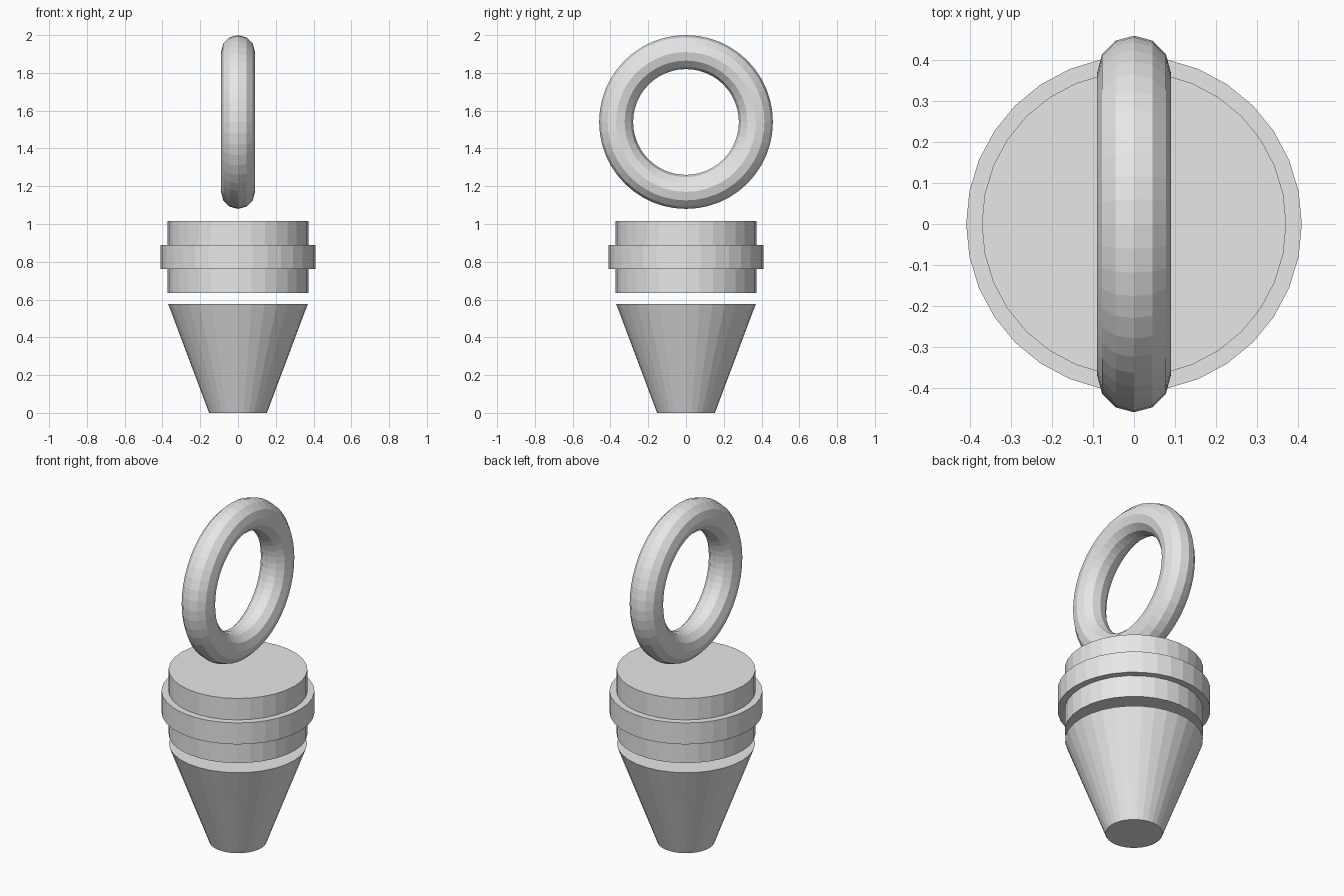
import bpy
import math

if "Cube" in bpy.data.objects:
    bpy.data.objects.remove(bpy.data.objects["Cube"])

# Single plain material
grey = bpy.data.materials.new("light_grey")
grey.diffuse_color = (0.8, 0.8, 0.8, 1.0)
grey.use_nodes = True
grey.node_tree.nodes["Principled BSDF"].inputs["Base Color"].default_value = grey.diffuse_color


def finish(name):
    ob = bpy.context.object
    ob.name = name
    ob.data.materials.append(grey)
    return ob


def drum(name, r_bottom, r_top, z0, z1):
    bpy.ops.mesh.primitive_cone_add(vertices=32, radius1=r_bottom, radius2=r_top,
                                    depth=z1 - z0, location=(0, 0, (z0 + z1) / 2))
    return finish(name)


# Tapered weight at the bottom
drum("tapered_tip", 0.153, 0.37, 0.0, 0.577)

# Main collar with a wider band around its middle
drum("collar", 0.372, 0.372, 0.635, 1.017)
drum("collar_band", 0.41, 0.41, 0.763, 0.89)

# Upright ring on top, its axis along x
bpy.ops.mesh.primitive_torus_add(major_segments=48, minor_segments=12,
                                 major_radius=0.37, minor_radius=0.09,
                                 location=(0, 0, 1.54),
                                 rotation=(0, math.pi / 2, 0))
finish("hanging_ring")
